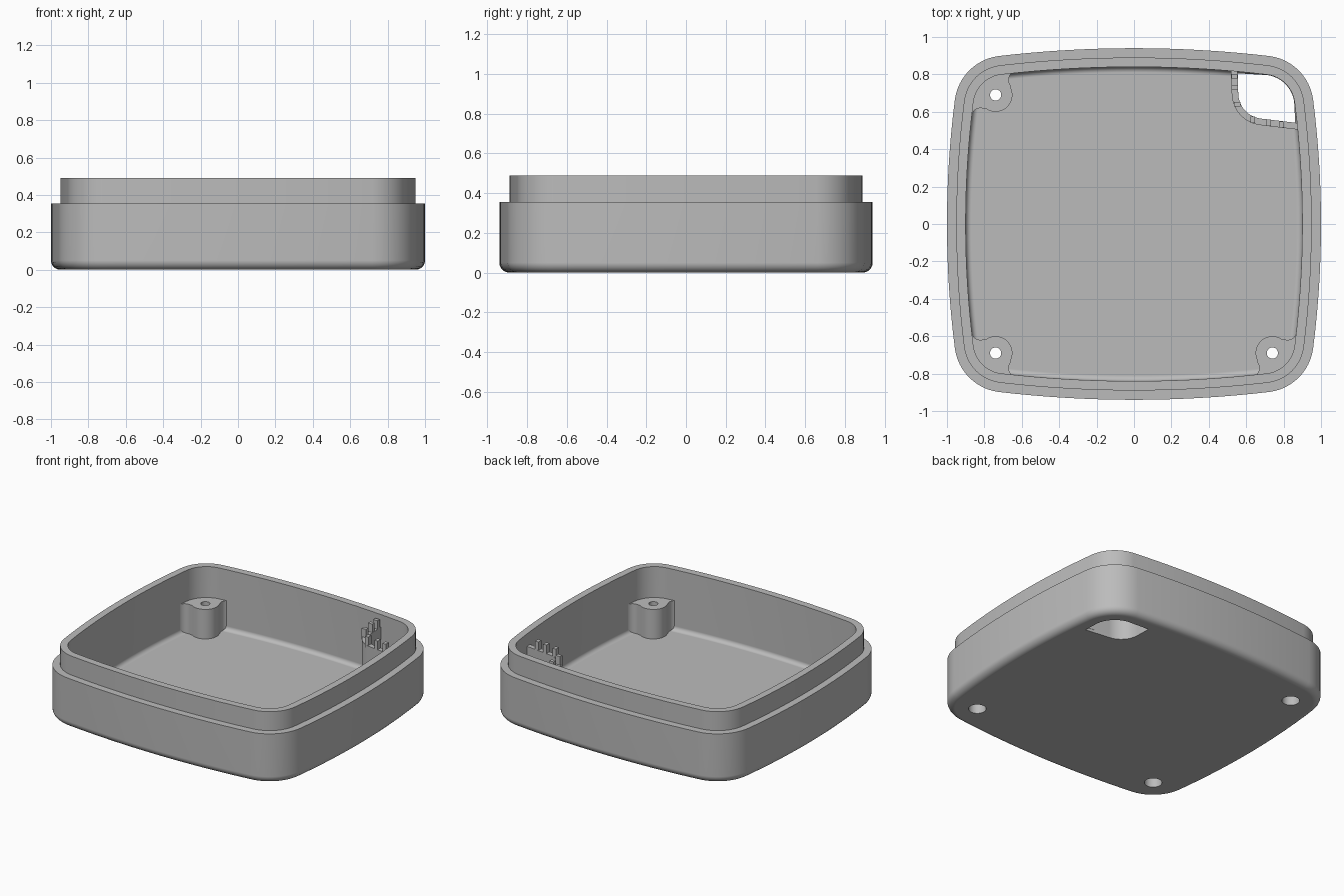
import bpy, bmesh
from math import sin, cos, asin, pi, radians, hypot

cube = bpy.data.objects.get("Cube")
if cube:
    bpy.data.objects.remove(cube)

grey = bpy.data.materials.new("matte grey")
grey.use_nodes = True
grey.diffuse_color = (0.5, 0.5, 0.5, 1)
grey.node_tree.nodes["Principled BSDF"].inputs["Base Color"].default_value = (0.5, 0.5, 0.5, 1)

HALF_X, HALF_Y = 1.0, 0.94
CORNER, CORNER_R = (0.69, 0.63), 0.27
STEP, TOP, FLOOR = 0.355, 0.49, 0.06
BOSS, BOSS_R, BOSS_TOP, NECK_R = (0.74, 0.69), 0.09, 0.27, 0.05


def arc(c, r, start, end, n=12):
    steps = [radians(start + (end - start) * i / n) for i in range(n + 1)]
    return [(c[0] + r * cos(a), c[1] + r * sin(a)) for a in steps]


def bulge(half, along, across):
    """Side arc (reach, angle) that runs tangent into the corner arc."""
    e = half - across - CORNER_R
    reach = (along ** 2 + e ** 2) / (2 * e)
    return reach, asin(along / reach)


def outline(offset):
    """Bulged square with round corners, moved inward by offset."""
    cx, cy = CORNER
    reach_x, ax = bulge(HALF_X, cy, cx)
    reach_y, ay = bulge(HALF_Y, cx, cy)
    r = CORNER_R - offset
    quarter = []
    for i in range(9):
        a = ax * i / 8
        q = reach_x + r
        quarter.append((HALF_X - CORNER_R - reach_x + q * cos(a), q * sin(a)))
    for i in range(1, 12):
        a = ax + (pi / 2 - ay - ax) * i / 12
        quarter.append((cx + r * cos(a), cy + r * sin(a)))
    for i in range(9):
        a = ay * (1 - i / 8)
        q = reach_y + r
        quarter.append((q * sin(a), HALF_Y - CORNER_R - reach_y + q * cos(a)))
    half = quarter + [(-x, y) for x, y in quarter[-2::-1]]
    return half + [(x, -y) for x, y in half[-2:0:-1]]


def loft(name, rings):
    """Closed solid through a stack of (points, z) rings."""
    bm = bmesh.new()
    loops = [[bm.verts.new((x, y, z)) for x, y in pts] for pts, z in rings]
    for low, high in zip(loops, loops[1:]):
        n = len(low)
        for i in range(n):
            j = (i + 1) % n
            bm.faces.new((low[i], low[j], high[j], high[i]))
    bm.faces.new(loops[0][::-1])
    bm.faces.new(loops[-1])
    bmesh.ops.recalc_face_normals(bm, faces=bm.faces)
    mesh = bpy.data.meshes.new(name)
    bm.to_mesh(mesh)
    bm.free()
    mesh.materials.append(grey)
    ob = bpy.data.objects.new(name, mesh)
    bpy.context.collection.objects.link(ob)
    return ob


def prism(name, pts, z0, z1):
    return loft(name, [(pts, z0), (pts, z1)])


def cut(ob, cutter):
    cutter.hide_render = True
    mod = ob.modifiers.new("cut", "BOOLEAN")
    mod.operation, mod.solver, mod.object = "DIFFERENCE", "EXACT", cutter
    graph = bpy.context.evaluated_depsgraph_get()
    mesh = bpy.data.meshes.new_from_object(ob.evaluated_get(graph))
    ob.modifiers.clear()
    ob.data = mesh


def shift(path, d):
    """Path moved sideways by d."""
    out = []
    for i, (x, y) in enumerate(path):
        a, b = path[max(i - 1, 0)], path[min(i + 1, len(path) - 1)]
        dx, dy = b[0] - a[0], b[1] - a[1]
        n = hypot(dx, dy)
        out.append((x - dy / n * d, y + dx / n * d))
    return out


# Tray: rounded underside, stepped outer wall, thin lip and filleted floor
rings = []
for i in range(7):
    a = pi / 2 * i / 6
    rings.append((0.05 * (1 - sin(a)), 0.05 * (1 - cos(a))))
rings += [(0, STEP), (0.05, STEP), (0.05, TOP), (0.10, TOP)]
for i in range(6):
    a = pi / 2 * i / 5
    rings.append((0.10 + 0.03 * (1 - cos(a)), FLOOR + 0.03 * (1 - sin(a))))
tray = loft("tray", [(outline(o), z) for o, z in rings])
parts = [tray]

# Screw bosses blended into three corners, with stepped screw holes
boss_shape = (arc((0.62, 0.77), NECK_R, 90, -33.7, 8)
              + arc(BOSS, BOSS_R, 146.3, 303.7, 20)[1:]
              + arc((0.82, 0.57), NECK_R, 123.7, 0, 8)[1:]
              + arc(CORNER, 0.22, 10, 80, 8))
for side, sx, sy in (("back_right", -1, 1), ("front_right", -1, -1), ("front_left", 1, -1)):
    boss = prism("screw_boss_" + side, [(x * sx, y * sy) for x, y in boss_shape],
                 0.02, BOSS_TOP)
    c = (BOSS[0] * sx, BOSS[1] * sy)
    wide, narrow = (arc(c, r, 0, 360, 32)[:-1] for r in (0.057, 0.03))
    drill = loft("drill", [(wide, -0.1), (wide, 0.19), (narrow, 0.19), (narrow, 0.4)])
    cut(boss, drill)
    cut(tray, drill)
    bpy.data.objects.remove(drill)
    parts.append(boss)

# Open corner duct: hole through the floor with a thin curved wall round it
bend = arc((0.695, 0.70), 0.155, 180, 264, 14)
hole_edge = shift([(0.537, 0.805)] + bend + [(0.86, 0.523)], 0.0175)
opening = prism("opening", hole_edge + arc(CORNER, 0.168, 8, 82, 12), -0.1, 0.2)
cut(tray, opening)
bpy.data.objects.remove(opening)
path = [(0.535, 0.845)] + bend + [(0.895, 0.52)]
parts.append(prism("duct_wall", shift(path, 0.0175) + shift(path, -0.0175)[::-1],
                   0.02, 0.40))

# Small teeth along the top of the duct wall
for i, (x, y) in enumerate([(0.537, 0.79), (0.539, 0.73), (0.552, 0.64),
                            (0.635, 0.557), (0.72, 0.541), (0.79, 0.532)]):
    w, d = (0.017, 0.013) if i < 3 else (0.013, 0.017)
    parts.append(prism("duct_tooth_%d" % (i + 1),
                       [(x - w, y - d), (x + w, y - d), (x + w, y + d), (x - w, y + d)],
                       0.38, 0.46))

# Smooth curved walls, crisp edges
bpy.ops.object.select_all(action="DESELECT")
for ob in parts:
    ob.select_set(True)
bpy.context.view_layer.objects.active = tray
bpy.ops.object.shade_smooth_by_angle(angle=radians(35))
for ob in parts:
    ob.modifiers.new("even shading", "WEIGHTED_NORMAL").keep_sharp = True
